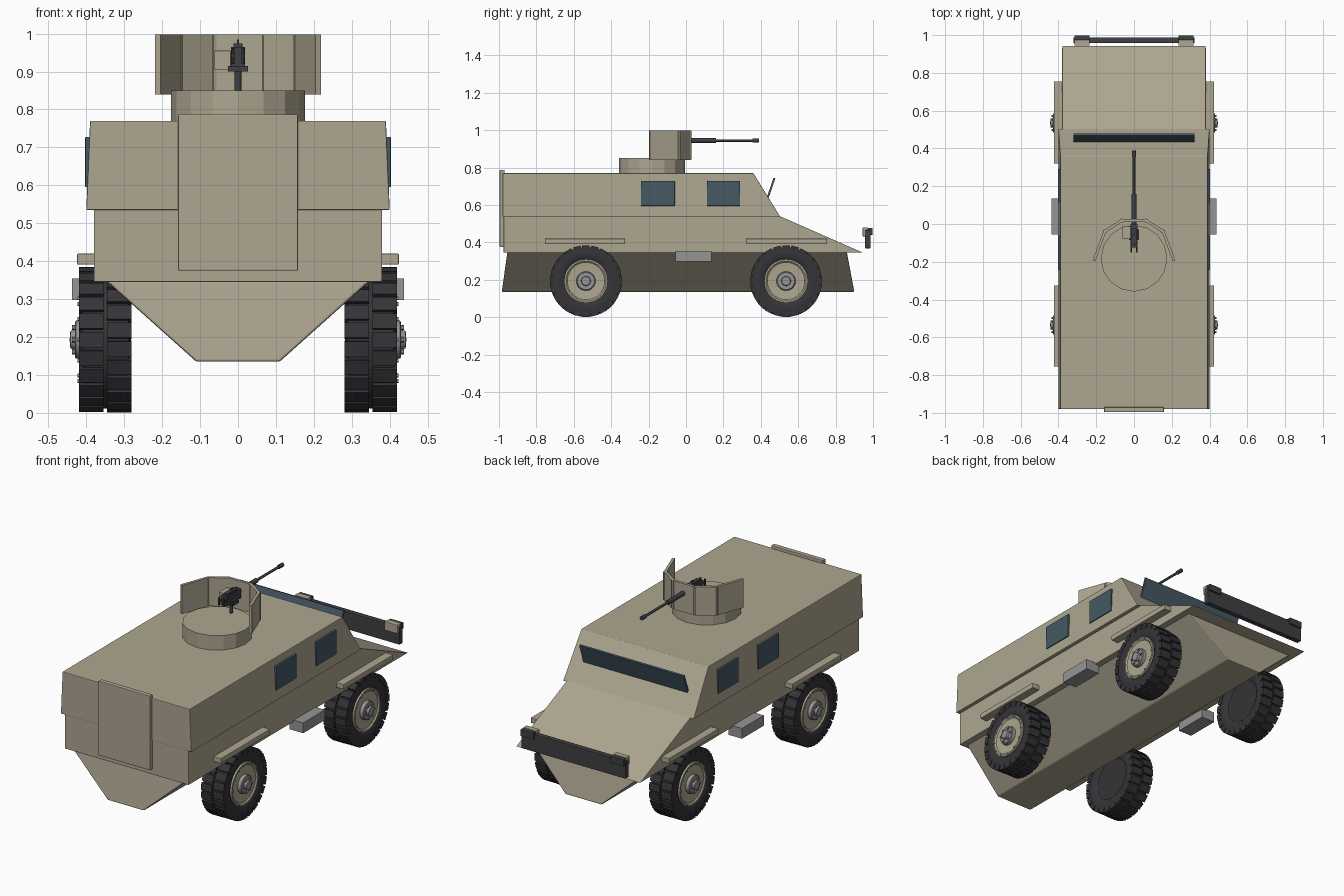
import bpy, bmesh
from math import pi, sin, cos
from mathutils import Matrix, Vector

if "Cube" in bpy.data.objects:
    bpy.data.objects.remove(bpy.data.objects["Cube"])

COLORS = {}


def mat(name, rgb):
    m = bpy.data.materials.new(name)
    m.diffuse_color = (*rgb, 1)
    m.use_nodes = True
    m.node_tree.nodes["Principled BSDF"].inputs["Base Color"].default_value = m.diffuse_color
    COLORS[name] = m


mat("tan", (0.42, 0.38, 0.28))
mat("rubber", (0.035, 0.035, 0.04))
mat("dark", (0.05, 0.05, 0.055))
mat("glass", (0.06, 0.10, 0.13))
mat("steel", (0.30, 0.30, 0.30))


def finish(name, bm, color, bevel=0, smooth=False):
    bmesh.ops.recalc_face_normals(bm, faces=bm.faces)
    me = bpy.data.meshes.new(name)
    bm.to_mesh(me)
    bm.free()
    ob = bpy.data.objects.new(name, me)
    bpy.context.collection.objects.link(ob)
    me.materials.append(COLORS[color])
    if bevel:
        b = ob.modifiers.new("bevel", 'BEVEL')
        b.width, b.segments = bevel, 2
    if smooth:
        bpy.context.view_layer.objects.active = ob
        ob.select_set(True)
        bpy.ops.object.shade_smooth_by_angle(angle=0.6)
        ob.select_set(False)
    return ob


def add_box(bm, x, y, z, m=Matrix()):
    c = Vector(((x[0] + x[1]) / 2, (y[0] + y[1]) / 2, (z[0] + z[1]) / 2))
    s = Matrix.Diagonal((x[1] - x[0], y[1] - y[0], z[1] - z[0], 1))
    bmesh.ops.create_cube(bm, size=1, matrix=m @ Matrix.Translation(c) @ s)


def box(name, x, y, z, color, bevel=0, both=False):
    bm = bmesh.new()
    add_box(bm, x, y, z)
    if both:
        add_box(bm, (-x[1], -x[0]), y, z)
    return finish(name, bm, color, bevel)


def add_rod(bm, a, b, r, n=12):
    a, b = Vector(a), Vector(b)
    q = (b - a).to_track_quat('Z', 'Y').to_matrix().to_4x4()
    bmesh.ops.create_cone(bm, cap_ends=True, segments=n, radius1=r, radius2=r,
                          depth=(b - a).length, matrix=Matrix.Translation((a + b) / 2) @ q)


def prism(name, left, right, color, bevel=0):
    """Solid between two matching outlines."""
    bm = bmesh.new()
    l = [bm.verts.new(p) for p in left]
    r = [bm.verts.new(p) for p in right]
    bm.faces.new(l)
    bm.faces.new(r[::-1])
    for i in range(len(l)):
        j = (i + 1) % len(l)
        bm.faces.new((l[i], r[i], r[j], l[j]))
    return finish(name, bm, color, bevel)


def lathe(bm, profile, n):
    """Revolve (x, radius) points round the x axis."""
    vs = [bm.verts.new((x, 0, r)) for x, r in profile]
    es = [bm.edges.new(p) for p in zip(vs, vs[1:])]
    bmesh.ops.spin(bm, geom=vs + es, cent=(0, 0, 0), axis=(1, 0, 0), angle=2 * pi,
                   steps=n, use_merge=True)
    bmesh.ops.remove_doubles(bm, verts=bm.verts, dist=1e-5)


# Body: cabin with sloped windscreen, lower body with wedge hood
cabin = [(-0.98, 0.535, 0.40), (0.505, 0.535, 0.40), (0.36, 0.77, 0.39), (-0.98, 0.77, 0.39)]
prism("cabin", [(-x, y, z) for y, z, x in cabin], [(x, y, z) for y, z, x in cabin], "tan", 0.003)
lower = [(-0.975, 0.345), (0.945, 0.345), (0.49, 0.545), (-0.975, 0.545)]
prism("lower_body", [(-0.38, y, z) for y, z in lower], [(0.38, y, z) for y, z in lower], "tan", 0.003)

# V-shaped belly
prism("belly_hull",
      [(-0.348, -0.955, 0.348), (0.348, -0.955, 0.348), (0.11, -0.985, 0.135), (-0.11, -0.985, 0.135)],
      [(-0.348, 0.86, 0.348), (0.348, 0.86, 0.348), (0.11, 0.90, 0.135), (-0.11, 0.90, 0.135)],
      "tan", 0.006)

# Door, fenders, steps, windows
box("rear_door", (-0.158, 0.158), (-0.996, -0.97), (0.375, 0.787), "tan", 0.003)
for nm, y in (("rear", (-0.755, -0.325)), ("front", (0.32, 0.755))):
    box(nm + "_fenders", (0.37, 0.424), y, (0.391, 0.42), "tan", 0.003, True)
box("side_steps", (0.355, 0.438), (-0.055, 0.135), (0.297, 0.354), "steel", 0, True)
for nm, y in (("rear", (-0.24, -0.06)), ("front", (0.113, 0.29))):
    box(nm + "_side_windows", (0.385, 0.403), y, (0.595, 0.728), "glass", 0.002, True)

# Visor-like windscreen plate tilted off the slope
shield = [(0.418, 0.60), (0.428, 0.597), (0.478, 0.742), (0.468, 0.745)]
prism("windscreen", [(-0.32, y, z) for y, z in shield], [(0.32, y, z) for y, z in shield], "glass")

# Bumper and lamps
box("bumper", (-0.32, 0.32), (0.957, 0.987), (0.368, 0.465), "dark", 0.003)
box("lamp_housings", (0.236, 0.316), (0.945, 0.974), (0.432, 0.48), "tan", 0.003, True)
box("lamp_faces", (0.236, 0.316), (0.974, 0.998), (0.44, 0.477), "dark", 0.003, True)

# Turret ring
bm = bmesh.new()
add_rod(bm, (0, -0.182, 0.76), (0, -0.182, 0.85), 0.176, 16)
finish("turret_ring", bm, "tan")

# Folded gun shield with joint posts
half = [(0.212, -0.195), (0.155, -0.04), (0.065, 0.018)]
pts = half + [(-x, y) for x, y in half[::-1]]
bm = bmesh.new()
lo = [bm.verts.new((x, y, 0.84)) for x, y in pts]
hi = [bm.verts.new((x, y, 0.998)) for x, y in pts]
for i in range(len(pts) - 1):
    bm.faces.new((lo[i], lo[i + 1], hi[i + 1], hi[i]))
ob = finish("gun_shield", bm, "tan")
s = ob.modifiers.new("thickness", 'SOLIDIFY')
s.thickness, s.offset, s.use_even_offset = 0.015, 0, True
bm = bmesh.new()
for x, y in pts[1:-1]:
    add_rod(bm, (x, y, 0.842), (x, y, 0.996), 0.011, 8)
finish("shield_posts", bm, "tan")

# Machine gun
bm = bmesh.new()
add_box(bm, (-0.019, 0.019), (-0.125, 0.0), (0.913, 0.965))
add_box(bm, (-0.012, 0.012), (-0.11, -0.02), (0.965, 0.974))
add_box(bm, (-0.026, 0.026), (-0.085, -0.03), (0.90, 0.914))
add_box(bm, (-0.003, 0.003), (-0.06, -0.05), (0.974, 0.985))
add_rod(bm, (0, -0.06, 0.845), (0, -0.06, 0.905), 0.009)
add_rod(bm, (0, -0.01, 0.944), (0, 0.16, 0.944), 0.013)
add_rod(bm, (0, 0.15, 0.944), (0, 0.36, 0.944), 0.007)
add_rod(bm, (0, 0.355, 0.944), (0, 0.39, 0.944), 0.011)
for sx in (-0.014, 0.014):
    add_rod(bm, (sx, -0.145, 0.92), (sx, -0.145, 0.962), 0.005, 8)
    add_rod(bm, (sx, -0.15, 0.942), (sx, -0.12, 0.942), 0.004, 8)
finish("machine_gun", bm, "dark", 0, True)
box("ammo_box", (-0.062, -0.019), (-0.08, -0.012), (0.905, 0.955), "tan", 0.002)


# Wheel parts, centred on the axle at the wheel's mid-plane, outer side +x
def tire():
    bm = bmesh.new()
    lathe(bm, [(-0.055, 0), (-0.055, 0.115), (-0.066, 0.13), (-0.068, 0.165), (-0.06, 0.182),
               (0.06, 0.182), (0.068, 0.165), (0.066, 0.13), (0.055, 0.112), (0.045, 0.108)], 48)
    n = 24
    for i in range(n):
        for sx, off in ((1, 0), (-1, 0.5)):
            m = Matrix.Rotation(2 * pi * (i + off) / n, 4, 'X')
            x = sorted((sx * 0.004, sx * 0.069))
            add_box(bm, x, (-0.020, 0.020), (0.165, 0.191), m)
    return finish("tire", bm, "rubber", 0, True)


def rim():
    bm = bmesh.new()
    lathe(bm, [(0.04, 0.117), (0.068, 0.117), (0.069, 0.108), (0.062, 0.10), (0.058, 0.05), (0.058, 0)], 32)
    for i in range(12):
        a = 2 * pi * i / 12
        y, z = 0.109 * cos(a), 0.109 * sin(a)
        add_rod(bm, (0.06, y, z), (0.073, y, z), 0.005, 6)
    return finish("rim", bm, "tan", 0, True)


def hub():
    bm = bmesh.new()
    lathe(bm, [(0.05, 0.052), (0.077, 0.05), (0.080, 0.046), (0.080, 0.026), (0.092, 0.023), (0.094, 0)], 20)
    for i in range(6):
        a = 2 * pi * i / 6
        y, z = 0.037 * cos(a), 0.037 * sin(a)
        add_rod(bm, (0.075, y, z), (0.088, y, z), 0.007, 6)
    return finish("hub", bm, "steel", 0, True)


# Place the four wheels
for part in (tire(), rim(), hub()):
    base = part.name
    for k, (sx, y) in enumerate(((1, -0.535), (1, 0.535), (-1, -0.535), (-1, 0.535))):
        w = part if k == 0 else part.copy()
        if k:
            bpy.context.collection.objects.link(w)
        w.name = ("right_" if sx > 0 else "left_") + ("rear_" if y < 0 else "front_") + base
        w.location = (sx * 0.35, y, 0.193)
        w.rotation_euler = (0, 0, 0 if sx > 0 else pi)
